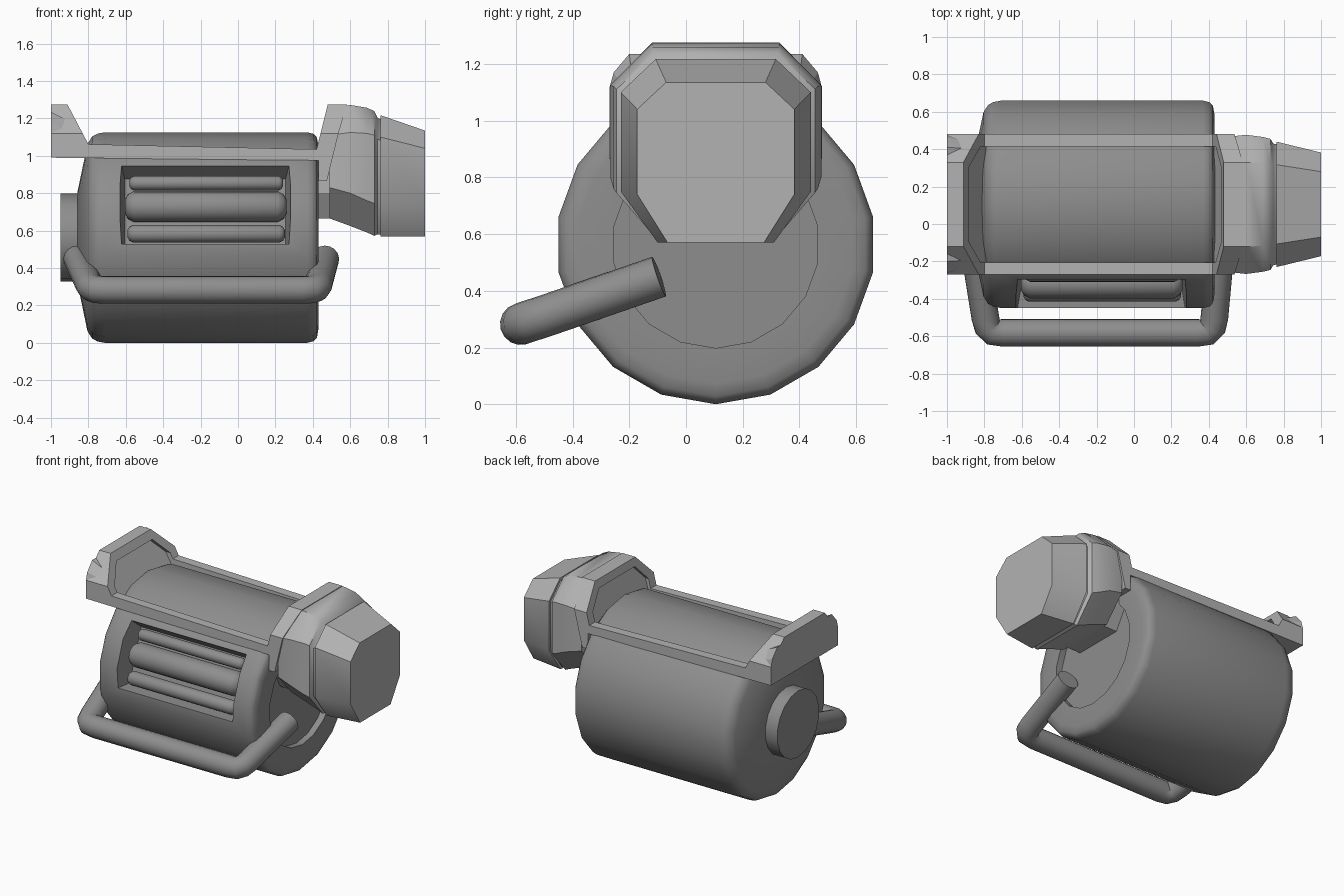
import bpy, bmesh
from math import sin, cos, pi, radians

if "Cube" in bpy.data.objects:
    bpy.data.objects.remove(bpy.data.objects["Cube"])

CY, CZ = 0.105, 0.563          # drum axis


def material(name, v):
    m = bpy.data.materials.new(name)
    m.diffuse_color = (v, v, v, 1)
    m.use_nodes = True
    m.node_tree.nodes["Principled BSDF"].inputs["Base Color"].default_value = m.diffuse_color
    return m


DARK = material("dark_grey", 0.27)
LIGHT = material("mid_grey", 0.45)


def loft(name, rings, mat=DARK, angle=0):
    """Skin a list of equal-length point rings and cap both ends."""
    bm = bmesh.new()
    vs = [[bm.verts.new(p) for p in ring] for ring in rings]
    n = len(vs[0])
    for a, b in zip(vs, vs[1:]):
        for i in range(n):
            j = (i + 1) % n
            bm.faces.new((a[i], a[j], b[j], b[i]))
    bm.faces.new(vs[0][::-1])
    bm.faces.new(vs[-1])
    bmesh.ops.recalc_face_normals(bm, faces=bm.faces)
    return finish(name, bm, mat, angle)


def finish(name, bm, mat, angle=0):
    me = bpy.data.meshes.new(name)
    bm.to_mesh(me)
    bm.free()
    me.materials.append(mat)
    ob = bpy.data.objects.new(name, me)
    bpy.context.collection.objects.link(ob)
    if angle:
        shade(ob, angle)
    return ob


def activate(ob):
    bpy.ops.object.select_all(action='DESELECT')
    ob.select_set(True)
    bpy.context.view_layer.objects.active = ob


def shade(ob, angle=32):
    activate(ob)
    bpy.ops.object.shade_smooth_by_angle(angle=radians(angle))


def boolean(ob, cutter, op):
    cutter.hide_render = True
    activate(ob)
    m = ob.modifiers.new("cut", 'BOOLEAN')
    m.object, m.operation, m.solver = cutter, op, 'EXACT'
    bpy.ops.object.modifier_apply(modifier=m.name)
    bpy.data.objects.remove(cutter)


def circle(x, r, n=18, y=CY, z=CZ):
    return [(x, y + r * sin(2 * pi * i / n), z - r * cos(2 * pi * i / n)) for i in range(n)]


def octagon(x, a, zt, w, zu, zl, b, zb, lean=0):
    """Symmetric eight-sided section: top, side and bottom half widths."""
    half = [(b, zb), (w, zl), (w, zu), (a, zt)]
    pts = [(y, z) for y, z in half] + [(-y, z) for y, z in half[::-1]]
    return [(x + lean * (zt - z), CY + y, z) for y, z in pts]


def tilted(x, r, t):
    """Point in the window frame: r away from the drum axis, t along the wall."""
    c, s = cos(radians(20)), sin(radians(20))
    return (x, CY - r * c + t * s, CZ + r * s + t * c)


# Drum with rounded rims and a sunken right end
drum = loft("drum", [circle(x, r) for x, r in [
    (-0.857, 0.25), (-0.805, 0.5), (-0.78, 0.54), (-0.75, 0.556), (-0.71, 0.563),
    (0.37, 0.563), (0.405, 0.554), (0.422, 0.535), (0.43, 0.49), (0.43, 0.365), (0.385, 0.365)]])

# Window recess cut into the front of the drum
cut = loft("window_cutter", [
    [tilted(x, r, t) for x, t in [(-0.63 + i, -h), (0.28 - i, -h), (0.28 - i, h), (-0.63 + i, h)]]
    for r, h, i in [(0.41, 0.185, 0.025), (0.606, 0.26, -0.01)]])
boolean(drum, cut, 'DIFFERENCE')
shade(drum, 35)

# Three rounded bars in the window
for name, x0, x1, t, r in [("upper_bar", -0.58, 0.24, 0.145, 0.039),
                           ("middle_bar", -0.605, 0.26, 0.012, 0.083),
                           ("lower_bar", -0.59, 0.25, -0.143, 0.047)]:
    _, y, z = tilted(0, 0.452, t)
    e = r * 0.6
    loft(name, [circle(x, r * k, 16, y, z) for x, k in [
        (x0, 0.45), (x0 + e * 0.35, 0.8), (x0 + e, 1),
        (x1 - e, 1), (x1 - e * 0.35, 0.8), (x1, 0.45)]], DARK, 40)

# Axle cap on the left end
loft("axle_cap", [circle(-0.95, 0.235), circle(-0.84, 0.235)], DARK, 32)

# Top frame: arched prism trimmed by its side silhouette, then hollowed with sloping ends
frame = loft("top_frame", [octagon(x, 0.225, 1.275, 0.375, 1.12, 0.9, 0.375, 0.8)
                           for x in (-1.1, 0.7)], LIGHT)
side = [(-1, 0.99), (-1, 1.3), (-0.925, 1.3), (-0.8, 1.062), (0.42, 1.035), (0.486, 1.3),
        (0.59, 1.3), (0.54, 1.13), (0.475, 0.865), (0.43, 0.865), (0.43, 0.975)]
boolean(frame, loft("side_cutter", [[(x, y, z) for x, z in side] for y in (-0.6, 0.8)], LIGHT),
        'INTERSECT')
hollow = [octagon(x, 0.2, 1.22, 0.31, 1.1, 0.8, 0.31, 0.7, lean)
          for x, lean in ((-0.93, 0.6), (0.495, -0.28))]
boolean(frame, loft("hollow_cutter", hollow, LIGHT), 'DIFFERENCE')

# Small lugs on the corners of the left end
for s, name in [(-1, "front_lug"), (1, "back_lug")]:
    bm = bmesh.new()
    for x, y, z in [(-1, 0.26, 1.235), (-1, 0.305, 1.235), (-1, 0.36, 1.17), (-1, 0.375, 1.115),
                    (-1, 0.25, 1.15), (-0.92, 0.3, 1.195), (-0.93, 0.345, 1.145)]:
        bm.verts.new((x, CY + s * y, z))
    bmesh.ops.convex_hull(bm, input=bm.verts)
    finish(name, bm, LIGHT)

# Motor head: neck, housing and tapered end
loft("head_neck", [octagon(x, 0.2, 1.0, 0.26, 0.95, 0.8, 0.18, 0.665)
                   for x in (0.38, 0.52)], LIGHT)
loft("head_housing", [octagon(*r) for r in [
    (0.49, 0.22, 1.255, 0.36, 1.11, 0.83, 0.21, 0.665),
    (0.60, 0.225, 1.272, 0.372, 1.125, 0.80, 0.205, 0.625),
    (0.69, 0.223, 1.257, 0.36, 1.12, 0.76, 0.2, 0.59),
    (0.73, 0.22, 1.238, 0.35, 1.11, 0.745, 0.2, 0.572),
    (0.745, 0.215, 1.205, 0.325, 1.09, 0.75, 0.19, 0.58),
    (0.77, 0.21, 1.19, 0.32, 1.08, 0.75, 0.19, 0.58)]], LIGHT, 42)
loft("head_end", [octagon(0.762, 0.212, 1.217, 0.335, 1.10, 0.75, 0.205, 0.57),
                  octagon(1.0, 0.175, 1.135, 0.277, 1.04, 0.74, 0.17, 0.57)], LIGHT, 40)

# Bent tube handle along the front
path = [(-0.86, -0.095, 0.45), (-0.795, -0.5, 0.31), (-0.782, -0.55, 0.294),
        (-0.755, -0.577, 0.285), (-0.7, -0.582, 0.283), (0.34, -0.582, 0.283),
        (0.395, -0.577, 0.285), (0.42, -0.55, 0.294), (0.43, -0.5, 0.31), (0.467, -0.095, 0.45)]
cu = bpy.data.curves.new("handle", 'CURVE')
cu.dimensions = '3D'
cu.bevel_depth, cu.bevel_resolution, cu.use_fill_caps = 0.074, 6, True
sp = cu.splines.new('POLY')
sp.points.add(len(path) - 1)
for p, co in zip(sp.points, path):
    p.co = (*co, 1)
handle = bpy.data.objects.new("handle", cu)
bpy.context.collection.objects.link(handle)
cu.materials.append(DARK)
activate(handle)
bpy.ops.object.convert(target='MESH')
shade(bpy.context.view_layer.objects.active, 45)
